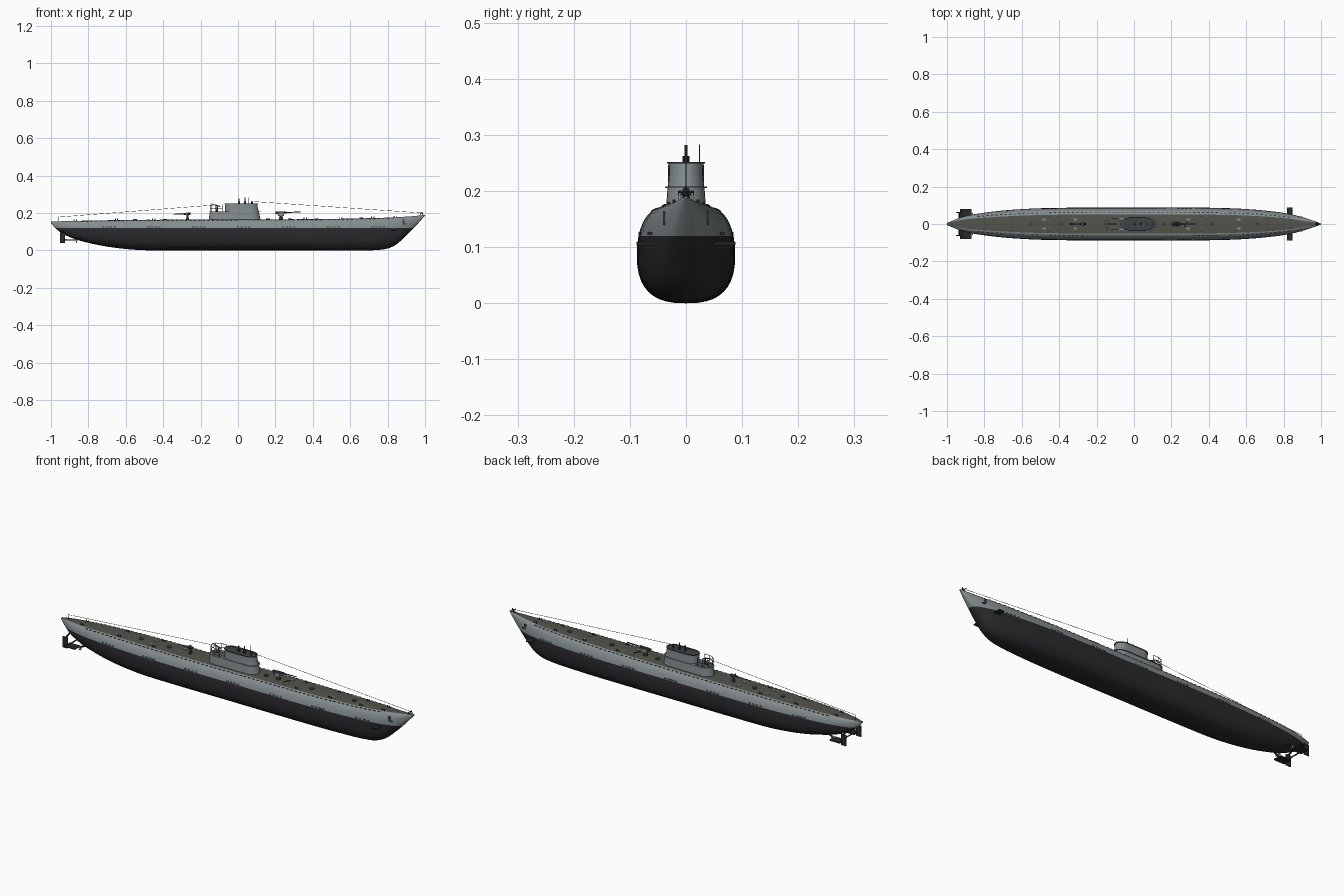
import bpy, bmesh, math
from mathutils import Vector

if "Cube" in bpy.data.objects:
    bpy.data.objects.remove(bpy.data.objects["Cube"])


def material(name, r, g, b):
    m = bpy.data.materials.new(name)
    m.use_nodes = True
    m.diffuse_color = (r, g, b, 1)
    m.node_tree.nodes["Principled BSDF"].inputs["Base Color"].default_value = (r, g, b, 1)
    return m


GREY = material("hull grey", 0.23, 0.265, 0.275)
BLACK = material("antifouling black", 0.023, 0.022, 0.025)
DECK = material("deck olive", 0.085, 0.088, 0.07)
DARK = material("dark metal", 0.05, 0.055, 0.058)
BRASS = material("propeller brass", 0.45, 0.17, 0.05)


def finish(name, bm, *mats, angle=35):
    bmesh.ops.recalc_face_normals(bm, faces=bm.faces)
    me = bpy.data.meshes.new(name)
    bm.to_mesh(me)
    bm.free()
    ob = bpy.data.objects.new(name, me)
    bpy.context.collection.objects.link(ob)
    for m in mats:
        me.materials.append(m)
    bpy.ops.object.select_all(action="DESELECT")
    ob.select_set(True)
    bpy.context.view_layer.objects.active = ob
    bpy.ops.object.shade_smooth_by_angle(angle=math.radians(angle))
    return ob


def loft(bm, rings, caps=True):
    rows = [[bm.verts.new(p) for p in r] for r in rings]
    n = len(rows[0])
    for a, b in zip(rows, rows[1:]):
        for i in range(n):
            bm.faces.new((a[i], a[(i + 1) % n], b[(i + 1) % n], b[i]))
    if caps:
        bm.faces.new(rows[0])
        bm.faces.new(rows[-1])


def add_rod(bm, p, q, r, r2=None, sides=8):
    p, q = Vector(p), Vector(q)
    rot = (q - p).to_track_quat("Z", "Y")
    circle = [Vector((math.cos(t), math.sin(t), 0)) for t in
              (math.tau * i / sides for i in range(sides))]
    loft(bm, [[c + rot @ (d * s) for d in circle] for c, s in ((p, r), (q, r2 or r))])


def add_box(bm, c, size):
    made = bmesh.ops.create_cube(bm, size=1)["verts"]
    bmesh.ops.scale(bm, vec=size, verts=made)
    bmesh.ops.translate(bm, vec=c, verts=made)


def rods(name, mat, items, sides=8):
    bm = bmesh.new()
    for it in items:
        add_rod(bm, *it, sides=sides)
    return finish(name, bm, mat)


def boxes(name, mat, items):
    bm = bmesh.new()
    for it in items:
        add_box(bm, *it)
    return finish(name, bm, mat)


# Hull stations: x, keel height, deck height, half beam, deck half width, widest height
STATIONS = [
    (-1, .146, .153, .006, .004, .15), (-.97, .113, .155, .018, .012, .138),
    (-.93, .085, .156, .034, .02, .128), (-.85, .053, .158, .053, .03, .115),
    (-.7, .02, .161, .072, .04, .1), (-.53, .002, .163, .083, .047, .095),
    (-.35, 0, .164, .087, .05, .09), (0, 0, .165, .087, .051, .09),
    (.4, 0, .167, .087, .05, .09), (.6, 0, .17, .08, .045, .095),
    (.77, .004, .174, .064, .035, .105), (.84, .027, .177, .052, .027, .118),
    (.895, .075, .18, .038, .019, .14), (.95, .13, .184, .021, .011, .165),
    (1, .186, .19, .003, .002, .188)]


def at(x):
    S = STATIONS
    i = max(j for j in range(len(S) - 1) if S[j][0] <= x or j == 0)
    h = S[i + 1][0] - S[i][0]
    t = (x - S[i][0]) / h

    def slope(j, k):
        a, b = S[max(j - 1, 0)], S[min(j + 1, len(S) - 1)]
        return (b[k] - a[k]) / (b[0] - a[0]) * h
    return [(2*t**3 - 3*t*t + 1) * S[i][k] + (t**3 - 2*t*t + t) * slope(i, k)
            + (3*t*t - 2*t**3) * S[i + 1][k] + (t**3 - t*t) * slope(i + 1, k)
            for k in range(1, 6)]


def section(x):
    keel, deck, beam, width, mid = at(x)
    pts = []
    for i in range(11):
        a = math.pi / 2 * i / 10
        pts.append((beam * math.sin(a) ** .75, mid - (mid - keel) * math.cos(a) ** .75))
    for i in range(1, 9):
        a = math.pi / 2 * i / 8
        pts.append((width + (beam - width) * math.cos(a), mid + (deck - mid) * math.sin(a)))
    return pts


def side(x, z):
    pts = section(x)
    for (y0, z0), (y1, z1) in zip(pts, pts[1:]):
        if z0 <= z <= z1:
            return y0 + (y1 - y0) * (z - z0) / max(z1 - z0, 1e-6)
    return pts[-1][0]


def deck_z(x):
    return at(x)[1]


# Hull, split along the waterline and the deck edge
bm = bmesh.new()
rings = []
for (a, *_), (b, *_) in zip(STATIONS, STATIONS[1:]):
    rings += [a + (b - a) * k / 4 for k in range(4)]
full = []
for x in rings + [1]:
    half = section(x)
    full.append([(x, y, z) for y, z in half] + [(x, -y, z) for y, z in half[:0:-1]])
loft(bm, full)
bmesh.ops.bisect_plane(bm, geom=bm.verts[:] + bm.edges[:] + bm.faces[:],
                       plane_co=(0, 0, .12), plane_no=(0, 0, 1))
bmesh.ops.recalc_face_normals(bm, faces=bm.faces)
for f in bm.faces:
    c = f.calc_center_median()
    on_deck = abs(c.y) < 1e-4 and f.normal.z > .9
    f.material_index = 2 if on_deck else (1 if c.z < .12 else 0)
finish("hull", bm, GREY, BLACK, DECK)


# Conning tower
def stadium(x0, x1, r, z, n=12):
    arc = [math.pi * (i / n - .5) for i in range(n + 1)]
    return ([(x1 - r * 1.3 + 1.3 * r * math.cos(a), r * math.sin(a), z) for a in arc]
            + [(x0 + r * 1.3 - 1.3 * r * math.cos(a), -r * math.sin(a), z) for a in arc])


def tower(name, mat, *levels):
    bm = bmesh.new()
    loft(bm, [stadium(*l) for l in levels])
    return finish(name, bm, mat)


tower("tower_base", GREY, (-.158, .122, .037, .155), (-.153, .115, .034, .19), (-.15, .112, .033, .207))
tower("tower_bridge", GREY, (-.07, .113, .033, .2), (-.07, .105, .03, .232), (-.07, .103, .031, .25),
      (-.066, .099, .028, .25), (-.066, .099, .027, .236))
tower("gun_platform", DECK, (-.147, -.05, .029, .207), (-.147, -.05, .029, .209))
tower("bridge_rim", DARK, (-.073, .106, .0335, .2485), (-.073, .106, .0335, .2515),
      (-.067, .1, .028, .2515), (-.067, .1, .028, .2485))
tower("spray_band", GREY, (-.155, .119, .037, .205), (-.155, .119, .037, .208))

# Platform railing
posts = [(-.148, 0), (-.14, .02), (-.115, .03), (-.085, .031)]
posts = [(x, -y) for x, y in posts[:0:-1]] + posts
rail = [((x, y, .207), (x, y, .245), .0013) for x, y in posts]
for z in (.226, .245):
    rail += [((*p, z), (*q, z), .0012) for p, q in zip(posts, posts[1:])]
rods("platform_railing", DARK, rail, 6)

# Periscopes, mast and platform gun
rods("periscopes", DARK, [((x, 0, .23), (x, 0, .262), .006) for x in (.005, .037)]
     + [((.005, 0, .26), (.005, 0, .276), .003), ((.037, 0, .26), (.037, 0, .282), .003)])
rods("radio_mast", DARK, [((.055, .024, .23), (.055, .024, .283), .0013)], 6)
rods("bridge_sight", DARK, [((.075, 0, .235), (.075, 0, .262), .004)])
rods("platform_gun", DARK, [((-.11, 0, .207), (-.11, 0, .235), .004, .003),
                            ((-.095, 0, .234), (-.145, 0, .25), .003, .0015)])

# Deck guns
rods("deck_gun", DARK, [((.23, 0, .16), (.23, 0, .19), .012, .007),
                        ((.2, 0, .2), (.26, 0, .203), .007, .006),
                        ((.26, 0, .203), (.335, 0, .205), .003, .002),
                        ((.215, -.014, .196), (.215, .014, .196), .004),
                        ((.27, -.016, .168), (.285, .016, .168), .002)])
boxes("deck_gun_mount", GREY, [((.23, s * .011, .193), (.032, .004, .018)) for s in (-1, 1)])
rods("rear_gun", DARK, [((-.27, 0, .16), (-.27, 0, .188), .009, .004),
                        ((-.255, 0, .196), (-.29, 0, .195), .006, .005),
                        ((-.29, 0, .195), (-.345, 0, .194), .0025, .0015),
                        ((-.268, -.012, .192), (-.268, .012, .192), .003)])
boxes("gun_shield", GREY, [((-.275, 0, .196), (.004, .022, .014))])

# Deck hatches, lockers and bollards
boxes("deck_hatches", GREY, [((x, s * .024, deck_z(x)), (.018, .011, .004))
                             for x in (-.48, -.315, .29, .56) for s in (-1, 1)])
rods("round_hatches", DARK, [((x, 0, deck_z(x) - .004), (x, 0, deck_z(x) + .004), .011)
                             for x in (-.55, -.39, .16, .42, .66)], 16)
rods("bollards", DARK, [((x + d, s * at(x)[3] * .8, deck_z(x) - .004),
                         (x + d, s * at(x)[3] * .8, deck_z(x) + .008), .0025)
                        for x in (-.87, -.65, -.45, .36, .55, .72, .84)
                        for s in (-1, 1) for d in (-.006, .006)])

# Flooding slots along the casing and anchor recess
slots = []
for x in [-.72 + .24 * i + .02 * j for i in range(7) for j in range(4)]:
    for s in (-1, 1):
        slots.append(((x, s * (side(x, .124) - .001), .124), (.013, .004, .005)))
boxes("flooding_slots", DARK, slots)
edge = []
for i in range(70):
    x = -.83 + .024 * i
    z = deck_z(x) - .003
    edge += [((x, s * side(x, z), z), (.012, .003, .003)) for s in (-1, 1)]
boxes("deck_edge_slots", DARK, edge)
anchor = []
for s in (-1, 1):
    anchor.append(((.885, s * side(.885, .152), .152), (.012, .004, .024)))
    anchor.append(((.89, s * side(.89, .142), .142), (.024, .004, .006)))
boxes("anchors", DARK, anchor)

# Bow and stern diving planes, rudders
boxes("bow_planes", BLACK, [((.832, s * .063, .106), (.03, .05, .005)) for s in (-1, 1)])
boxes("stern_planes", BLACK, [((-.9, s * .058, .055), (.06, .045, .005)) for s in (-1, 1)])
boxes("rudders", BLACK, [((-.938, s * .062, .067), (.028, .005, .056)) for s in (-1, 1)])
rods("stern_brackets", BLACK, [((-.92, 0, .058), (-.92, s * .08, .055), .003) for s in (-1, 1)]
     + [((-.935, s * .062, .09), (-.935, s * .01, .11), .004) for s in (-1, 1)])

# Propeller shafts, struts and propellers
rods("propeller_shafts", BLACK, [((-.77, s * .035, .085), (-.87, s * .045, .055), .004) for s in (-1, 1)]
     + [((-.845, s * .043, .062), (-.84, s * .02, .09), .003) for s in (-1, 1)])
bm = bmesh.new()
for s in (-1, 1):
    hub = Vector((-.864, s * .045, .056))
    add_rod(bm, hub + Vector((.006, 0, 0)), hub - Vector((.01, 0, 0)), .005, .002)
    for k in range(3):
        a = math.tau * k / 3 + .5
        out, across = Vector((0, math.cos(a), math.sin(a))), Vector((.004, -math.sin(a) * .007, math.cos(a) * .007))
        bm.faces.new([bm.verts.new(hub + p) for p in
                      (out * .003, out * .011 + across, out * .018, out * .011 - across)])
finish("propellers", bm, BRASS)

# Jumping wires and bow fittings
rods("jumping_wires", DARK, [((.985, 0, .2), (.07, 0, .262), .0009),
                             ((-.96, 0, .178), (-.12, 0, .243), .0009)], 5)
rods("wire_posts", DARK, [((-.96, 0, .15), (-.96, 0, .18), .0015), ((.07, 0, .24), (.07, 0, .264), .0015),
                          ((-.12, 0, .205), (-.12, 0, .246), .0015)], 6)
rods("bow_fitting", DARK, [((.965, s * .007, .18), (.985, 0, .203), .0018) for s in (-1, 1)]
     + [((.975, -.013, .198), (.975, .013, .198), .002), ((.99, 0, .184), (.985, 0, .205), .002)])
